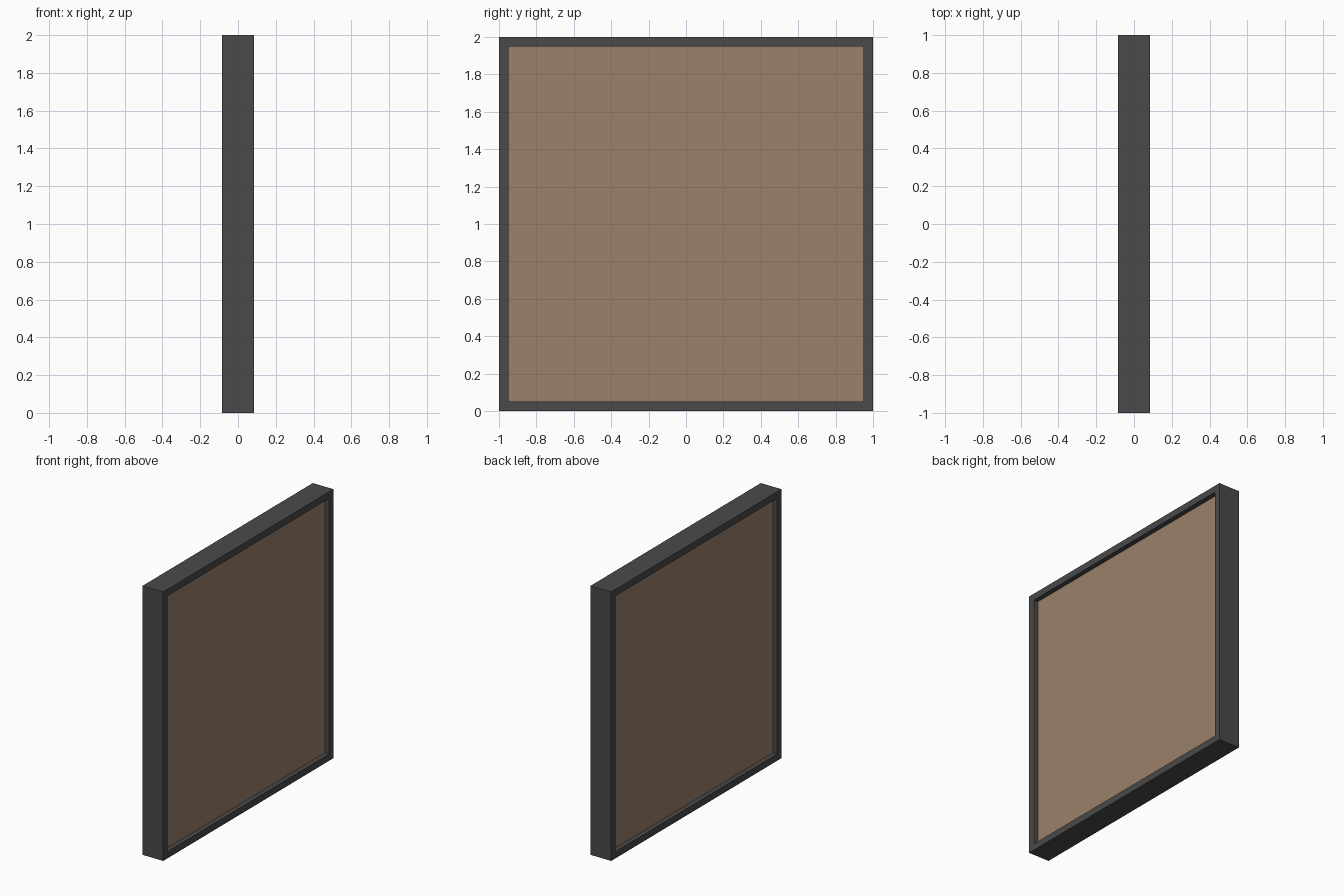
import bpy, bmesh

if "Cube" in bpy.data.objects:
    bpy.data.objects.remove(bpy.data.objects["Cube"])

HALF, BORDER = 1.0, 0.05         # outer half size, frame width
FRAME_X, PANEL_X = 0.085, 0.05   # half depths


def material(name, rgb):
    mat = bpy.data.materials.new(name)
    mat.diffuse_color = (*rgb, 1)
    mat.use_nodes = True
    mat.node_tree.nodes["Principled BSDF"].inputs["Base Color"].default_value = mat.diffuse_color
    return mat


def finish(name, bm, mat):
    bmesh.ops.recalc_face_normals(bm, faces=bm.faces)
    mesh = bpy.data.meshes.new(name)
    bm.to_mesh(mesh)
    bm.free()
    mesh.materials.append(mat)
    obj = bpy.data.objects.new(name, mesh)
    bpy.context.collection.objects.link(obj)
    return obj


def square(bm, x, half):
    return [bm.verts.new((x, sy * half, HALF + sz * half))
            for sy, sz in ((-1, -1), (1, -1), (1, 1), (-1, 1))]


# Frame: a rectangular section swept round the four corners
inner = HALF - BORDER
bm = bmesh.new()
rings = [square(bm, x, h) for x, h in
         ((-FRAME_X, HALF), (FRAME_X, HALF), (FRAME_X, inner), (-FRAME_X, inner))]
for r in range(4):
    a, b = rings[r], rings[(r + 1) % 4]
    for i in range(4):
        j = (i + 1) % 4
        bm.faces.new((a[i], a[j], b[j], b[i]))
finish("frame", bm, material("dark_grey", (0.068, 0.068, 0.068)))

# Panel: a slab recessed equally on both sides
bm = bmesh.new()
bmesh.ops.create_cube(bm, size=2)
for v in bm.verts:
    v.co = (v.co.x * PANEL_X, v.co.y * inner, HALF + v.co.z * inner)
finish("panel", bm, material("tan", (0.33, 0.22, 0.147)))
